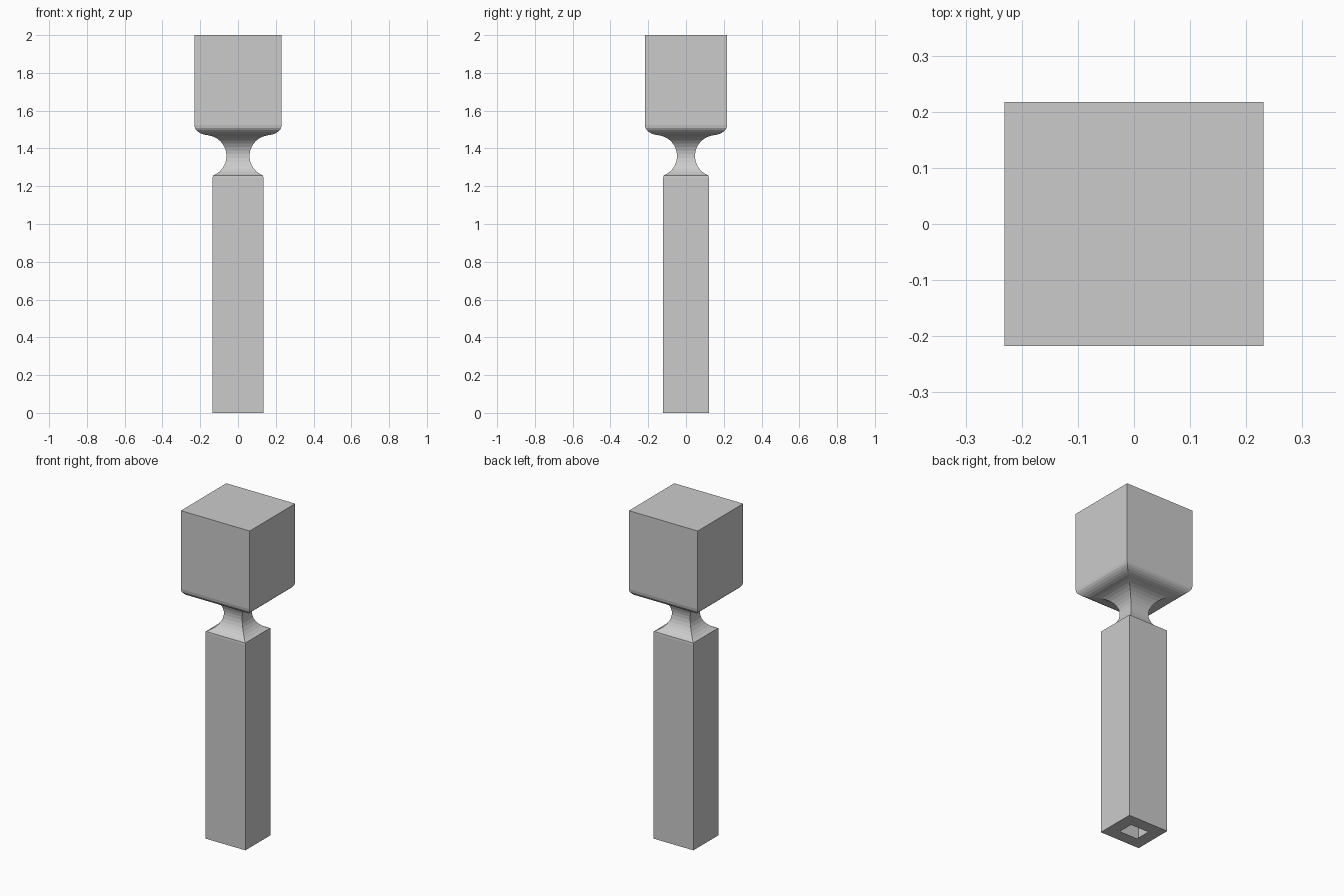
import bpy, bmesh
from math import cos, sin, radians

if "Cube" in bpy.data.objects:
    bpy.data.objects.remove(bpy.data.objects["Cube"])

Y_INSET = 0.0135   # the section is slightly narrower in y than in x


def arc(cx, cz, rx, rz, a0, a1, n):
    """Points on an elliptical arc as (half width, height)."""
    out = []
    for i in range(n + 1):
        a = radians(a0 + (a1 - a0) * i / n)
        out.append((cx + rx * cos(a), cz + rz * sin(a)))
    return out


# profile: bottom rim, shaft, hollow neck, rounded underside, block head
profile = [(0.06, 0.0), (0.134, 0.0), (0.134, 1.245)]
profile += arc(0.17, 1.36, 0.109, 0.11, 250, 100, 14)
profile += arc(0.152, 1.525, 0.08, 0.055, -84, -18, 5)
profile += [(0.231, 1.525), (0.231, 2.0)]

# sweep the profile around a rectangle
bm = bmesh.new()
rings = []
for w, z in profile:
    d = w - Y_INSET
    rings.append([bm.verts.new((sx * w, sy * d, z))
                  for sx, sy in ((-1, -1), (1, -1), (1, 1), (-1, 1))])
for a, b in zip(rings, rings[1:]):
    for i in range(4):
        j = (i + 1) % 4
        bm.faces.new((a[i], a[j], b[j], b[i]))
# flat top; the bottom keeps its square opening
bm.faces.new(rings[-1])

mesh = bpy.data.meshes.new("square_post")
bm.to_mesh(mesh)
bm.free()
post = bpy.data.objects.new("square_post", mesh)
bpy.context.collection.objects.link(post)
